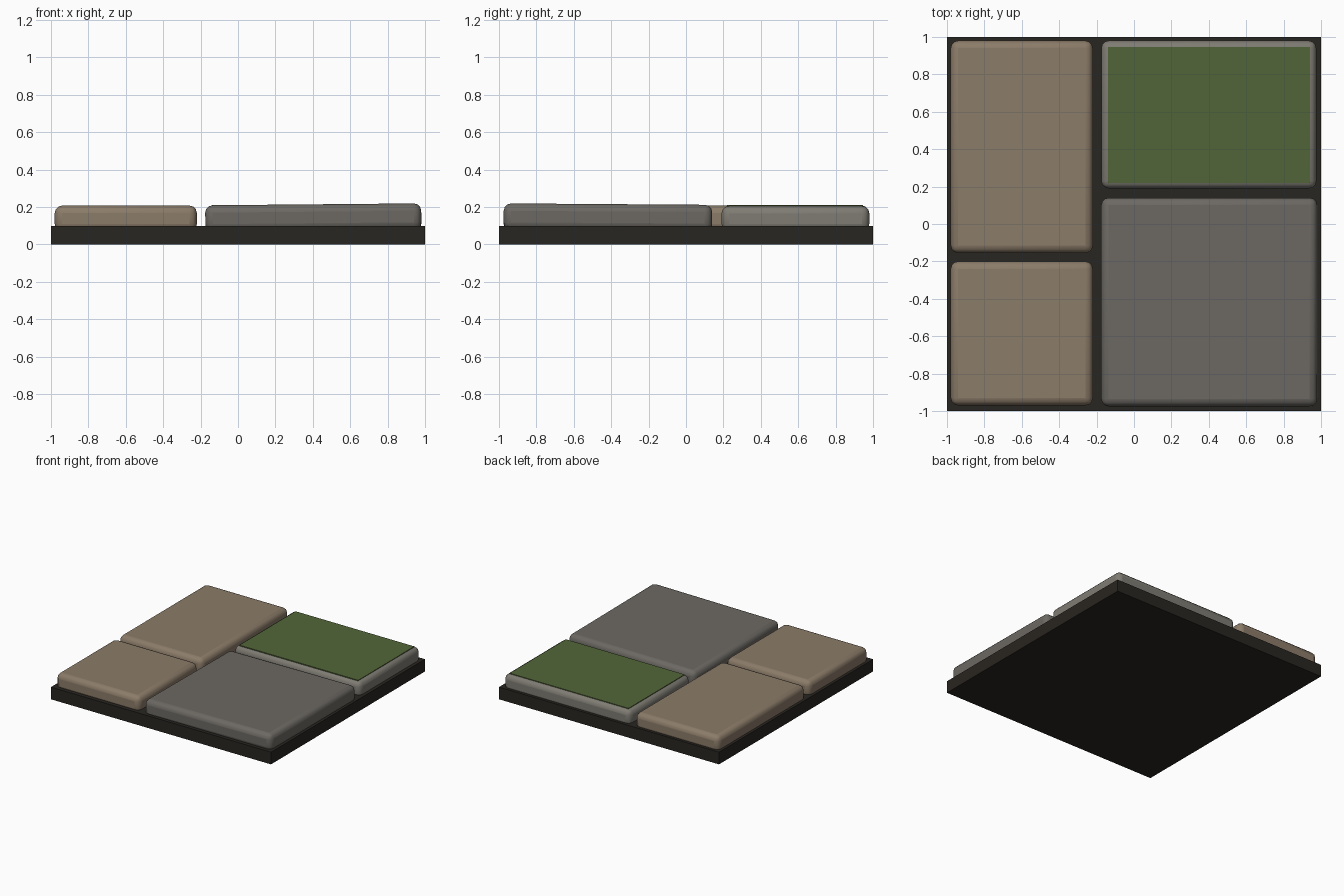
import bpy, bmesh, math

if "Cube" in bpy.data.objects:
    bpy.data.objects.remove(bpy.data.objects["Cube"])


def material(name, rgb):
    m = bpy.data.materials.new(name)
    m.diffuse_color = (*rgb, 1)
    m.use_nodes = True
    m.node_tree.nodes["Principled BSDF"].inputs["Base Color"].default_value = m.diffuse_color
    return m


def block(name, x, y, z, mat, bevel=0, tilt=(0, 0, 0)):
    """Box from (min, max) ranges, with optional rounded edges and tilt."""
    me = bpy.data.meshes.new(name)
    bm = bmesh.new()
    bmesh.ops.create_cube(bm, size=1)
    bmesh.ops.scale(bm, verts=bm.verts, vec=(x[1] - x[0], y[1] - y[0], z[1] - z[0]))
    bm.to_mesh(me)
    bm.free()
    me.materials.append(mat)
    ob = bpy.data.objects.new(name, me)
    bpy.context.collection.objects.link(ob)
    ob.location = [(r[0] + r[1]) / 2 for r in (x, y, z)]
    ob.rotation_euler = tilt
    if bevel:
        b = ob.modifiers.new("rounded_edges", "BEVEL")
        b.width = bevel
        b.segments = 3
        bpy.ops.object.select_all(action="DESELECT")
        ob.select_set(True)
        bpy.context.view_layer.objects.active = ob
        bpy.ops.object.shade_smooth_by_angle(angle=math.radians(40))
    return ob


tan = material("tan_stone", (0.26, 0.20, 0.14))
grey = material("grey_stone", (0.15, 0.14, 0.125))
pale = material("pale_stone", (0.21, 0.20, 0.17))
moss = material("moss", (0.085, 0.13, 0.04))
soil = material("dark_base", (0.022, 0.019, 0.015))

# Dark slab under the paving
block("base_slab", (-1, 1), (-1, 1), (0, 0.1), soil)

# Four rounded paving stones, sunk slightly into the slab
block("tan_stone_back", (-0.98, -0.22), (-0.155, 0.98), (0.07, 0.208), tan, 0.04)
block("tan_stone_front", (-0.98, -0.22), (-0.97, -0.2), (0.07, 0.208), tan, 0.04)
block("grey_stone_large", (-0.175, 0.98), (-0.975, 0.14), (0.07, 0.211), grey, 0.04,
      (-0.007, -0.009, 0))
block("mossy_stone", (-0.175, 0.975), (0.19, 0.98), (0.07, 0.206), pale, 0.04)

# Thin moss sheet on the back right stone
block("moss_layer", (-0.14, 0.94), (0.218, 0.946), (0.19, 0.21), moss)
